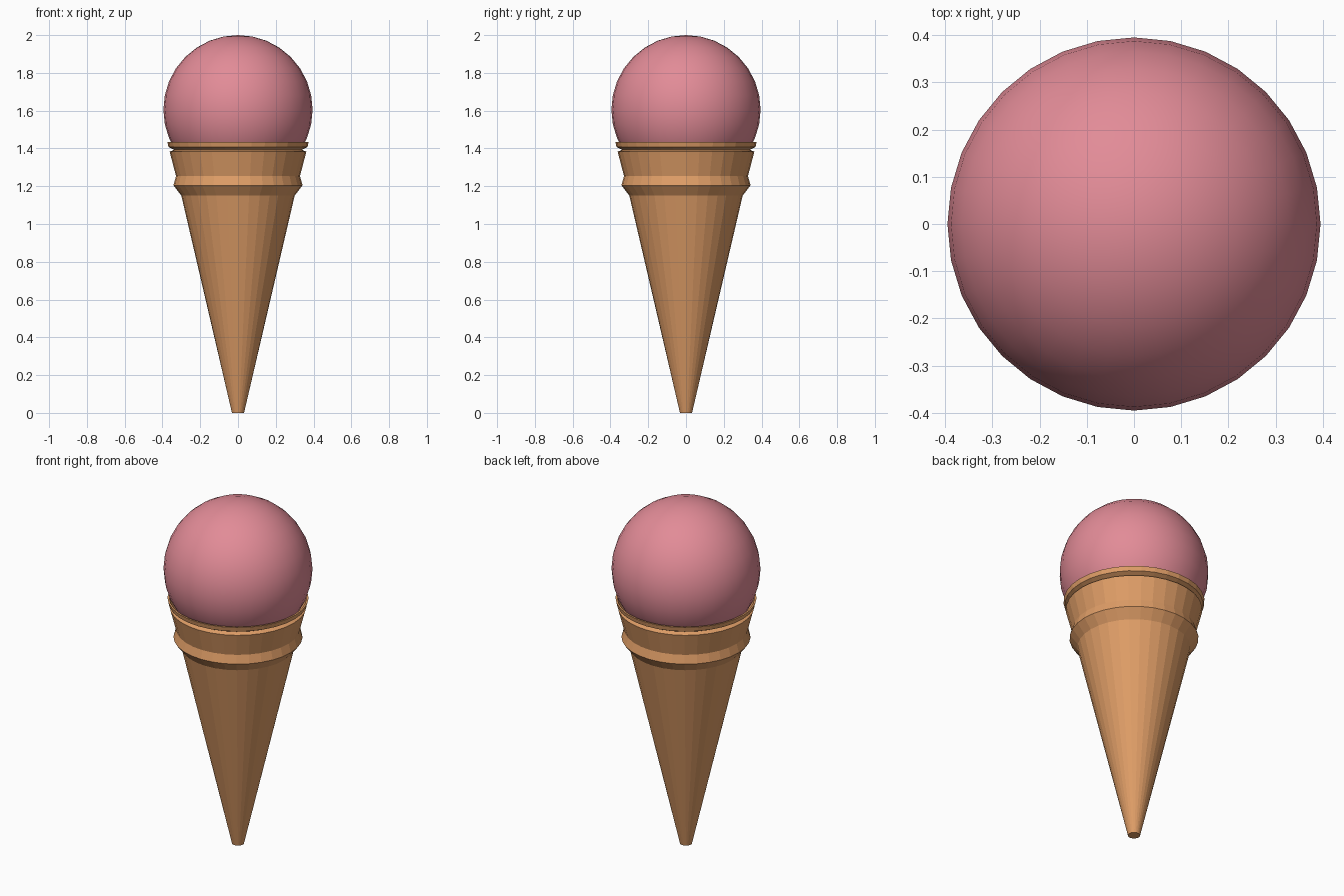
import bpy, bmesh, math

if "Cube" in bpy.data.objects:
    bpy.data.objects.remove(bpy.data.objects["Cube"])


def material(name, rgb):
    m = bpy.data.materials.new(name)
    m.diffuse_color = (*rgb, 1)
    m.use_nodes = True
    m.node_tree.nodes["Principled BSDF"].inputs["Base Color"].default_value = m.diffuse_color
    return m


def lathe(name, profile, sides, mat):
    """Revolve (radius, z) points around z, closing both ends."""
    bm = bmesh.new()
    rings = []
    for r, z in profile:
        rings.append([bm.verts.new((r * math.cos(2 * math.pi * i / sides),
                                    r * math.sin(2 * math.pi * i / sides), z))
                      for i in range(sides)])
    for a, b in zip(rings, rings[1:]):
        for i in range(sides):
            j = (i + 1) % sides
            bm.faces.new((a[i], a[j], b[j], b[i]))
    bm.faces.new(rings[0][::-1])
    bm.faces.new(rings[-1])
    mesh = bpy.data.meshes.new(name)
    bm.to_mesh(mesh)
    bm.free()
    mesh.materials.append(mat)
    ob = bpy.data.objects.new(name, mesh)
    bpy.context.collection.objects.link(ob)
    return ob


wafer = material("wafer tan", (0.74, 0.34, 0.135))
pink = material("strawberry pink", (0.76, 0.26, 0.31))

# Cone: tapered body, two collar bands, flared lip and hollow inside
lathe("wafer_cone", [
    (0.032, 0.0), (0.30, 1.15),
    (0.342, 1.205), (0.328, 1.253),
    (0.358, 1.368), (0.362, 1.383), (0.338, 1.393),
    (0.368, 1.408), (0.374, 1.434),
    (0.364, 1.434), (0.33, 1.38), (0.29, 1.25),
], 32, wafer)

# Scoop
bpy.ops.mesh.primitive_uv_sphere_add(segments=32, ring_count=16, radius=0.395,
                                     location=(0, 0, 1.605))
scoop = bpy.context.object
scoop.name = "ice_cream_scoop"
scoop.data.materials.append(pink)
bpy.ops.object.shade_smooth()
